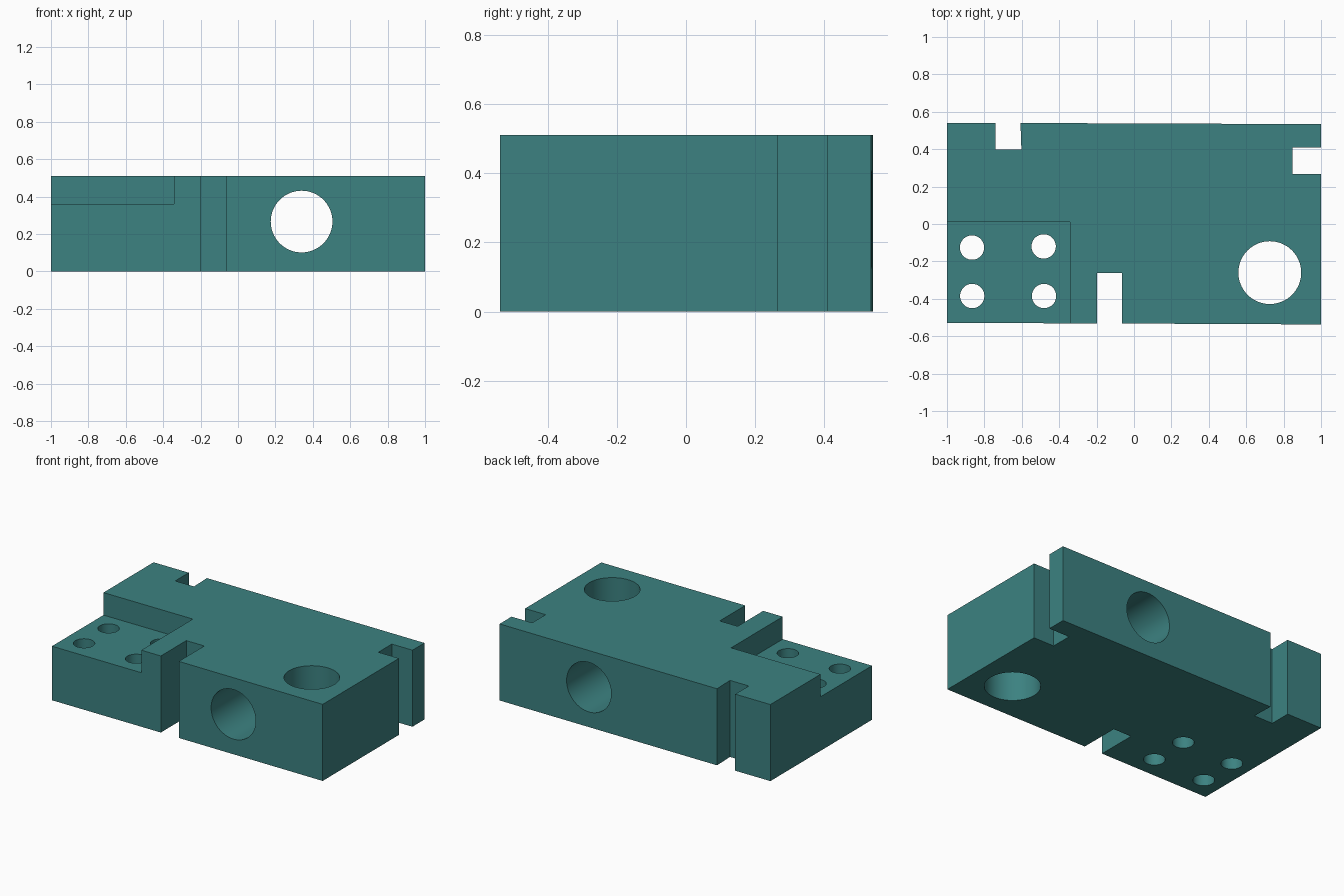
import bpy
import bmesh
from math import radians
from mathutils import Matrix, Vector

cube = bpy.data.objects.get("Cube")
if cube:
    bpy.data.objects.remove(cube, do_unlink=True)

HEIGHT = 0.51

teal = bpy.data.materials.new("teal")
teal.use_nodes = True
colour = (0.045, 0.222, 0.219, 1)
teal.diffuse_color = colour
teal.node_tree.nodes["Principled BSDF"].inputs["Base Color"].default_value = colour


def add_object(name, bm):
    bmesh.ops.recalc_face_normals(bm, faces=bm.faces)
    mesh = bpy.data.meshes.new(name)
    bm.to_mesh(mesh)
    bm.free()
    mesh.materials.append(teal)
    obj = bpy.data.objects.new(name, mesh)
    bpy.context.collection.objects.link(obj)
    return obj


def box_cutter(name, low, high):
    low, high = Vector(low), Vector(high)
    bm = bmesh.new()
    size = Matrix.Diagonal((*(high - low), 1))
    bmesh.ops.create_cube(bm, size=1, matrix=Matrix.Translation((low + high) / 2) @ size)
    return add_object(name, bm)


def hole_cutter(name, centre, radius, turn=0):
    bm = bmesh.new()
    place = Matrix.Translation(centre) @ Matrix.Rotation(radians(turn), 4, "X")
    bmesh.ops.create_cone(bm, cap_ends=True, segments=64, radius1=radius,
                          radius2=radius, depth=3, matrix=place)
    return add_object(name, bm)


# Block outline with three full-height slots
outline = [(-1, -0.53), (-0.197, -0.531), (-0.197, -0.263), (-0.064, -0.263),
           (-0.064, -0.532), (1, -0.537), (1, 0.266), (0.848, 0.266),
           (0.848, 0.408), (1, 0.408), (1, 0.534), (-0.607, 0.54),
           (-0.602, 0.397), (-0.741, 0.397), (-0.741, 0.54), (-1, 0.54)]
bm = bmesh.new()
base = bm.faces.new([bm.verts.new((x, y, 0)) for x, y in outline])
top = bmesh.ops.extrude_face_region(bm, geom=[base])["geom"]
bmesh.ops.translate(bm, vec=(0, 0, HEIGHT),
                    verts=[v for v in top if isinstance(v, bmesh.types.BMVert)])
block = add_object("mounting_block", bm)

# Corner step, large cross bores and small bolt holes
cutters = [
    box_cutter("corner_step_cutter", (-1.2, -0.8, 0.36), (-0.341, 0.012, 0.8)),
    hole_cutter("vertical_bore_cutter", (0.726, -0.26, 0.25), 0.168),
    hole_cutter("front_bore_cutter", (0.34, 0, 0.266), 0.165, 90),
]
for x, y in [(-0.866, -0.126), (-0.483, -0.12), (-0.865, -0.385), (-0.481, -0.385)]:
    cutters.append(hole_cutter("bolt_hole_cutter", (x, y, 0.2), 0.065))

bpy.context.view_layer.objects.active = block
block.select_set(True)
for cutter in cutters:
    cutter.select_set(False)
    cutter.hide_render = True
    cut = block.modifiers.new(cutter.name, "BOOLEAN")
    cut.operation = "DIFFERENCE"
    cut.solver = "EXACT"
    cut.object = cutter
    bpy.ops.object.modifier_apply(modifier=cut.name)
    bpy.data.objects.remove(cutter, do_unlink=True)

bpy.ops.object.shade_smooth_by_angle(angle=radians(30))
